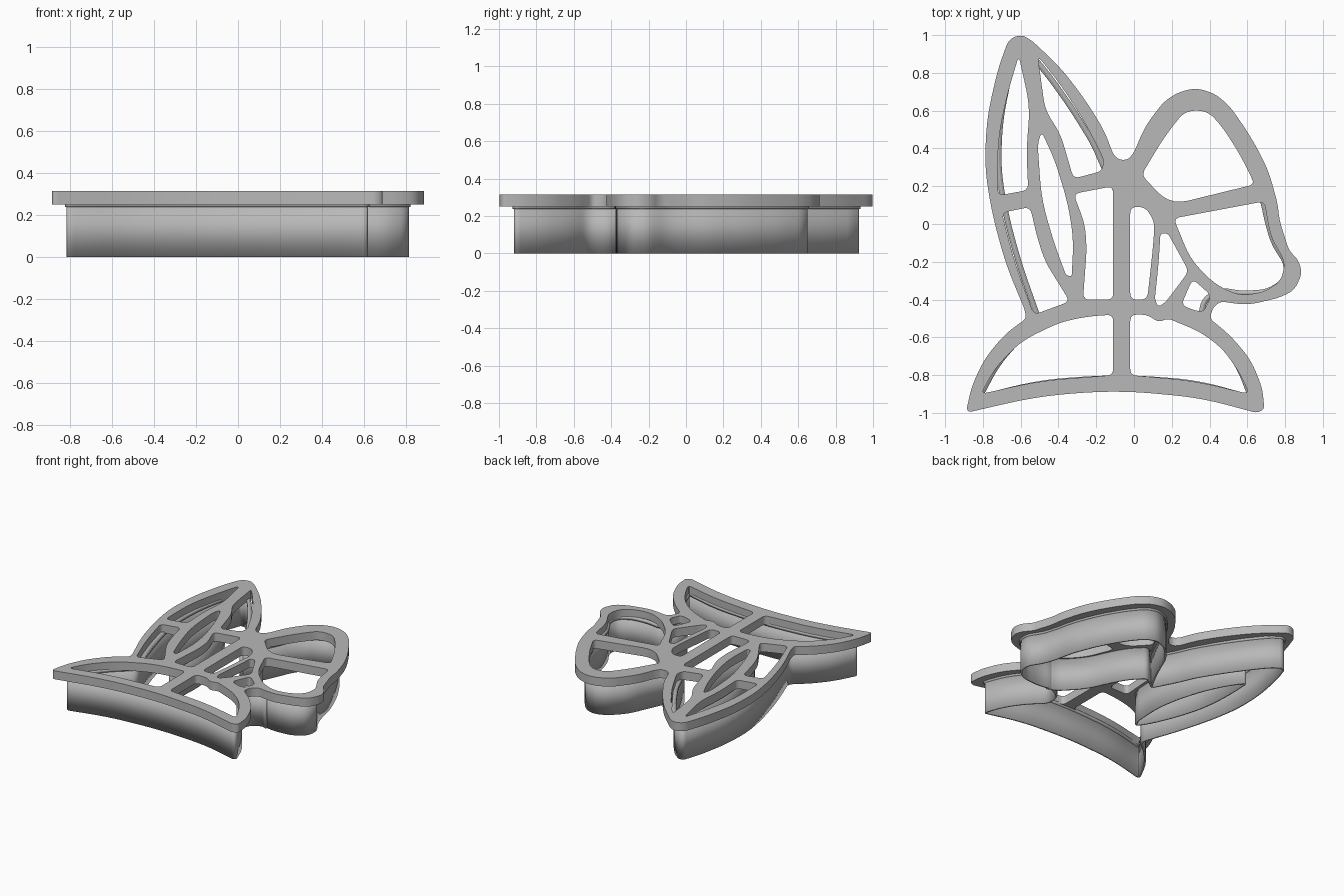
import bpy
from mathutils import Vector

default_cube = bpy.data.objects.get("Cube")
if default_cube:
    bpy.data.objects.remove(default_cube, do_unlink=True)

BLADE_TOP = 0.26
PLATE_BOTTOM = 0.25
PLATE_TOP = 0.315

grey = bpy.data.materials.new("plain_grey")
grey.use_nodes = True
grey.diffuse_color = (0.48, 0.48, 0.48, 1)
grey.node_tree.nodes["Principled BSDF"].inputs["Base Color"].default_value = grey.diffuse_color


def rounded(points, closed=True, corner=0.035, steps=5):
    """Soften every vertex of a path (given in hundredths) with a small arc."""
    path = [Vector(p) / 100 for p in points]
    count = len(path)
    result = []
    for i, here in enumerate(path):
        if not closed and i in (0, count - 1):
            result.append(here)
            continue
        before = path[i - 1] - here
        after = path[(i + 1) % count] - here
        reach = 0.45 * min(before.length, after.length)
        if before.angle(after) < 2:
            reach = min(reach, corner)
        start = here + before.normalized() * reach
        end = here + after.normalized() * reach
        for k in range(steps + 1):
            t = k / steps
            result.append(start * (1 - t) ** 2 + here * 2 * t * (1 - t) + end * t * t)
    return result


def curve_object(name, paths, bottom, top, closed=True, filled=False):
    """Extrude flat paths between two heights and return a mesh object."""
    curve = bpy.data.curves.new(name, "CURVE")
    curve.dimensions = "2D"
    curve.fill_mode = "BOTH" if filled else "NONE"
    curve.extrude = (top - bottom) / 2
    for path in paths:
        spline = curve.splines.new("POLY")
        spline.points.add(len(path) - 1)
        for point, co in zip(spline.points, path):
            point.co = (co.x, co.y, 0, 1)
        spline.use_cyclic_u = closed
    obj = bpy.data.objects.new(name, curve)
    bpy.context.collection.objects.link(obj)
    obj.location.z = (top + bottom) / 2
    bpy.ops.object.select_all(action="DESELECT")
    obj.select_set(True)
    bpy.context.view_layer.objects.active = obj
    bpy.ops.object.convert(target="MESH")
    obj = bpy.context.object
    obj.name = name
    obj.data.materials.clear()
    obj.data.materials.append(grey)
    bpy.ops.object.shade_smooth_by_angle(angle=0.6)
    return obj


def wall(name, points, bottom, top, thickness, closed=True):
    """Thin upright wall following a path."""
    obj = curve_object(name, [rounded(points, closed)], bottom, top, closed)
    solid = obj.modifiers.new("thickness", "SOLIDIFY")
    solid.thickness = thickness
    solid.offset = 0
    return obj


# Outer edge of the flange: tall wing, short wing, then the base
flange_edge = [
    (-59, 100), (-54, 97), (-39, 83), (-26, 66), (-16, 50), (-11, 37), (-8, 34),
    (-3, 34), (0, 38), (6, 52), (16, 65), (24, 70), (33, 72), (43, 69), (51, 62),
    (62, 46), (71, 29), (76, 11), (77, 2), (82, -14), (87, -19), (89, -26),
    (85, -35), (77, -39), (60, -43), (46, -41), (42, -44), (40, -50), (51, -59),
    (62, -72), (68, -87), (69, -98), (65, -100), (35, -92), (-8, -88), (-50, -91),
    (-89, -100), (-86, -86), (-79, -71), (-68, -58), (-57, -50), (-58, -45),
    (-68, -21), (-75, 5), (-79, 29), (-78, 56), (-72, 82), (-67, 96), (-64, 99)]

# Openings through the plate
openings = []


def opening(*points):
    openings.append(rounded(points))


# tall wing cells
opening((-61, 89), (-55, 62), (-57, 40), (-56, 18), (-72, 15), (-72, 45), (-67, 69))
opening((-51, 89), (-39, 74), (-26, 54), (-16, 34), (-17, 28), (-32, 24), (-39, 48),
        (-47, 60))
opening((-49, 49), (-42, 34), (-35, 11), (-32, -8), (-33, -28), (-36, -27),
        (-42, -11), (-49, 13), (-51, 42))
opening((-70, 6), (-55, 9), (-51, -8), (-47, -20), (-34, -41), (-53, -48), (-63, -21))
# body slots
opening((-32, 16), (-11, 20), (-11, -40), (-27, -40), (-25, -13), (-26, 0))
opening((-2, 9), (6, 9), (11, 1), (10, -13), (7, -40), (-2, -40))
opening((14, -5), (18, -5), (29, -25), (17, -41), (13, -44), (11, -40), (13, -21))
opening((31, -29), (41, -38), (37, -46), (33, -46), (25, -43))
# short wing cells
opening((27, 60), (39, 60), (47, 51), (56, 37), (64, 21), (19, 10), (4, 26), (16, 46))
opening((21, 3), (69, 12), (71, 0), (73, -8), (80, -20), (78, -30), (69, -36),
        (56, -38), (43, -32), (30, -19))
# base cells
opening((-2, -48), (7, -48), (13, -52), (18, -50), (35, -57), (47, -66), (56, -79),
        (61, -90), (32, -83), (-2, -80))
opening((-11, -48), (-25, -49), (-39, -52), (-60, -62), (-74, -77), (-81, -90),
        (-50, -83), (-11, -80))

curve_object("flange_plate", [rounded(flange_edge)] + openings,
             PLATE_BOTTOM, PLATE_TOP, filled=True)

# Cutting wall set in from the flange edge, with a sharp notch between the wings
blade_path = [
    (-59, 92), (-53, 88), (-44, 77), (-32, 60), (-21, 42), (-16, 30), (-6, 11),
    (4, 30), (13, 51), (24, 62), (33, 65), (41, 62), (50, 51), (60, 34), (68, 14),
    (71, 0), (74, -10), (81, -21), (80, -30), (71, -36), (57, -37), (46, -35),
    (37, -40), (35, -52), (46, -62), (56, -76), (62, -92), (33, -84), (-8, -81),
    (-50, -84), (-82, -92), (-73, -75), (-63, -63), (-50, -52), (-61, -21),
    (-68, 5), (-72, 29), (-71, 55), (-66, 79), (-62, 91)]
wall("outer_blade", blade_path, 0, BLADE_TOP, 0.014)
wall("outer_blade_root", blade_path, 0.238, BLADE_TOP, 0.03)

# Leaf-shaped inner wall of the tall wing
wall("leaf_blade", [
    (-54, 60), (-46, 49), (-38, 33), (-31, 11), (-28, -8), (-29, -30), (-32, -37),
    (-38, -28), (-46, -10), (-53, 13), (-55, 37)], 0, BLADE_TOP, 0.014)

# Curved inner wall closing the short wing
wall("short_wing_blade", [
    (-5, 13), (4, 20), (13, 11), (19, 1), (28, -19), (42, -34), (50, -37)],
    0, BLADE_TOP, 0.014, closed=False)
